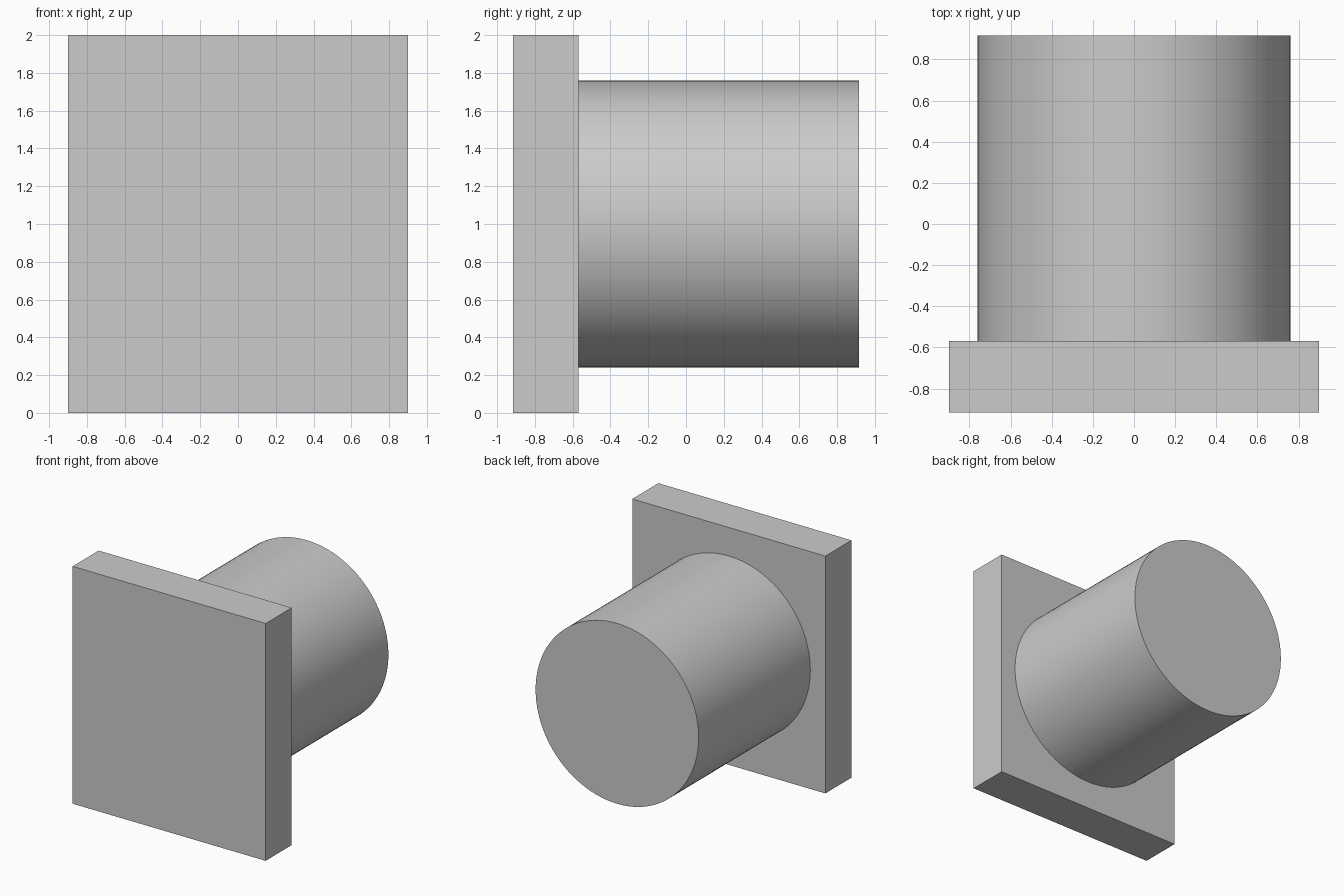
import bpy
import math

cube = bpy.data.objects.get("Cube")
if cube:
    bpy.data.objects.remove(cube, do_unlink=True)

# Single grey material
grey = bpy.data.materials.new("plain grey")
grey.use_nodes = True
colour = (0.6, 0.6, 0.6, 1)
grey.diffuse_color = colour
grey.node_tree.nodes["Principled BSDF"].inputs["Base Color"].default_value = colour

FRONT, JOIN, BACK = -0.917, -0.57, 0.917
MID_Z = 1.0


def finish(name):
    obj = bpy.context.object
    obj.name = name
    obj.data.materials.append(grey)
    return obj


# Upright rectangular plate at the front
bpy.ops.mesh.primitive_cube_add(size=1, location=(0, (FRONT + JOIN) / 2, MID_Z))
plate = finish("front_plate")
plate.scale = (1.8, JOIN - FRONT, 2)
bpy.ops.object.transform_apply(location=False, rotation=False, scale=True)

# Round boss running backwards from the plate
bpy.ops.mesh.primitive_cylinder_add(
    vertices=96, radius=0.76, depth=BACK - JOIN,
    location=(0, (JOIN + BACK) / 2, MID_Z), rotation=(math.pi / 2, 0, 0))
finish("round_boss")
bpy.ops.object.shade_smooth_by_angle(angle=math.radians(30))
